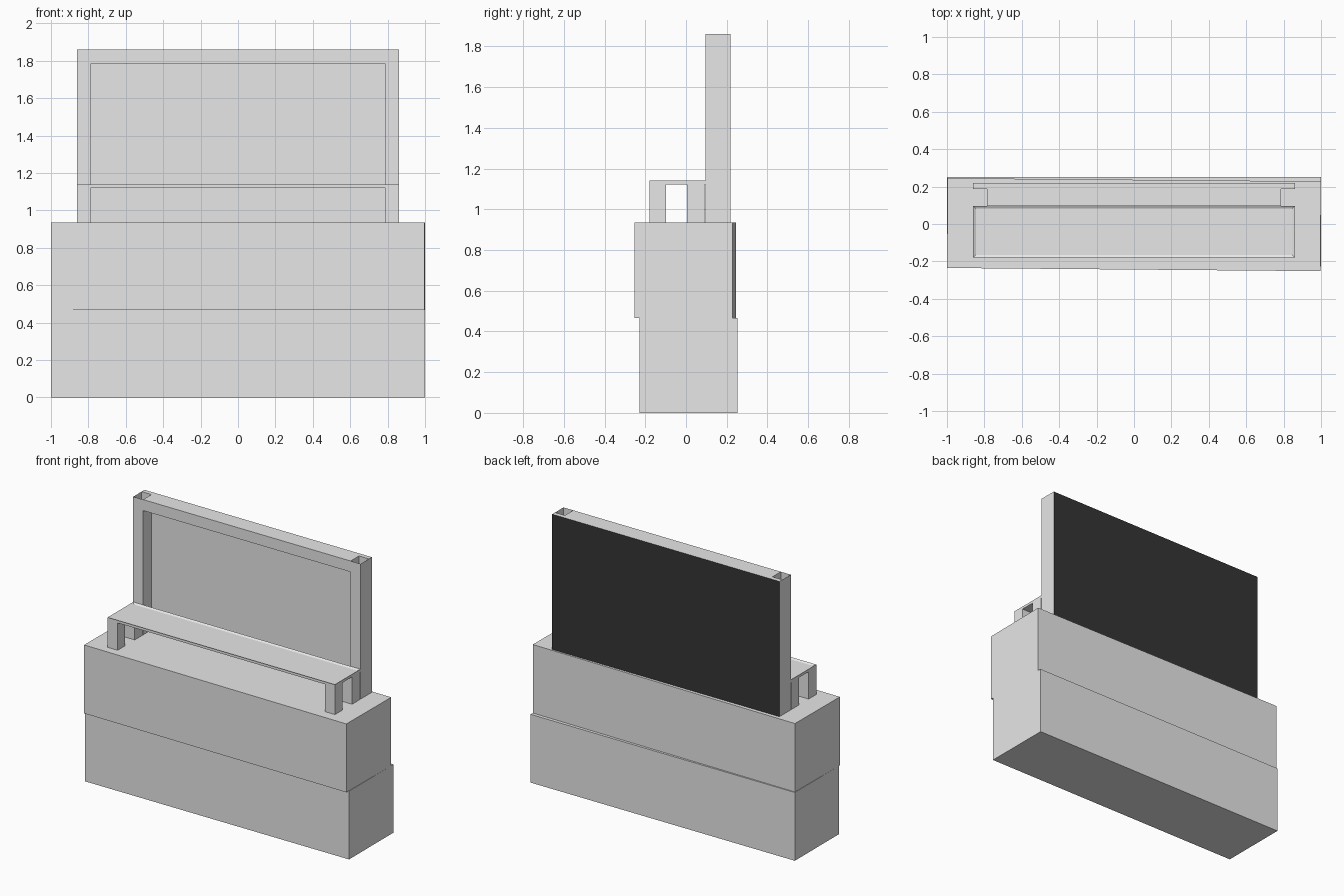
import bpy
import bmesh

cube = bpy.data.objects.get("Cube")
if cube:
    bpy.data.objects.remove(cube, do_unlink=True)


def material(name, value):
    mat = bpy.data.materials.new(name)
    mat.use_nodes = True
    colour = (value, value, value, 1)
    mat.diffuse_color = colour
    mat.node_tree.nodes["Principled BSDF"].inputs["Base Color"].default_value = colour
    return mat


GREY = material("light grey", 0.8)
BLACK = material("black", 0.035)


def finish(name, bm):
    mesh = bpy.data.meshes.new(name)
    bm.normal_update()
    bm.to_mesh(mesh)
    bm.free()
    mesh.materials.append(GREY)
    mesh.materials.append(BLACK)
    obj = bpy.data.objects.new(name, mesh)
    bpy.context.collection.objects.link(obj)
    return obj


def box_mesh(x, y, z):
    """Box spanning the given (low, high) ranges."""
    bm = bmesh.new()
    bmesh.ops.create_cube(bm, size=1)
    for v in bm.verts:
        v.co = [r[0] if c < 0 else r[1] for c, r in zip(v.co, (x, y, z))]
    bm.normal_update()
    return bm


def box(name, x, y, z):
    return finish(name, box_mesh(x, y, z))


def top_face(bm):
    return max(bm.faces, key=lambda f: f.calc_center_median().z)


# Two stacked plinths, the upper one turned very slightly
PLINTH_TOP = 0.935
box("lower_plinth", (-1, 1), (-0.228, 0.252), (0, 0.467))
upper = box("upper_plinth", (-0.998, 0.998), (-0.24, 0.24), (0.467, PLINTH_TOP))
upper.location.y = -0.0035
upper.rotation_euler.z = -0.0085

OUTER, INNER = 0.86, 0.785
BACK_TOP, SEAT_TOP, SEAT_BOTTOM = 1.86, 1.14, 1.122

# Back panel with a black rear face
bm = box_mesh((-OUTER, OUTER), (0.187, 0.218), (PLINTH_TOP, BACK_TOP))
for face in bm.faces:
    if face.normal.y > 0.9:
        face.material_index = 1
finish("back_panel", bm)

# Frame in front of the panel: top rail and open-topped hollow posts
box("top_rail", (-INNER, INNER), (0.096, 0.187), (1.785, BACK_TOP))

for side, label in ((1, "left"), (-1, "right")):
    span = sorted((side * INNER, side * OUTER))
    bm = box_mesh(span, (0.096, 0.186), (PLINTH_TOP, BACK_TOP))
    bmesh.ops.delete(bm, geom=[top_face(bm)], context='FACES_ONLY')
    finish(label + "_back_post", bm)

    # Seat legs
    box(label + "_front_leg", span, (-0.18, -0.098), (PLINTH_TOP, SEAT_BOTTOM))
    box(label + "_rear_leg", span, (0.005, 0.09), (PLINTH_TOP, SEAT_BOTTOM))

# Seat slab with a shallow sunken top
bm = box_mesh((-OUTER, OUTER), (-0.18, 0.096), (SEAT_BOTTOM, SEAT_TOP))
bmesh.ops.inset_region(bm, faces=[top_face(bm)], thickness=0.02)
centre = min((f for f in bm.faces if f.normal.z > 0.9),
             key=lambda f: f.calc_center_median().xy.length - f.calc_area())
for v in centre.verts:
    v.co.z -= 0.008
finish("seat", bm)
